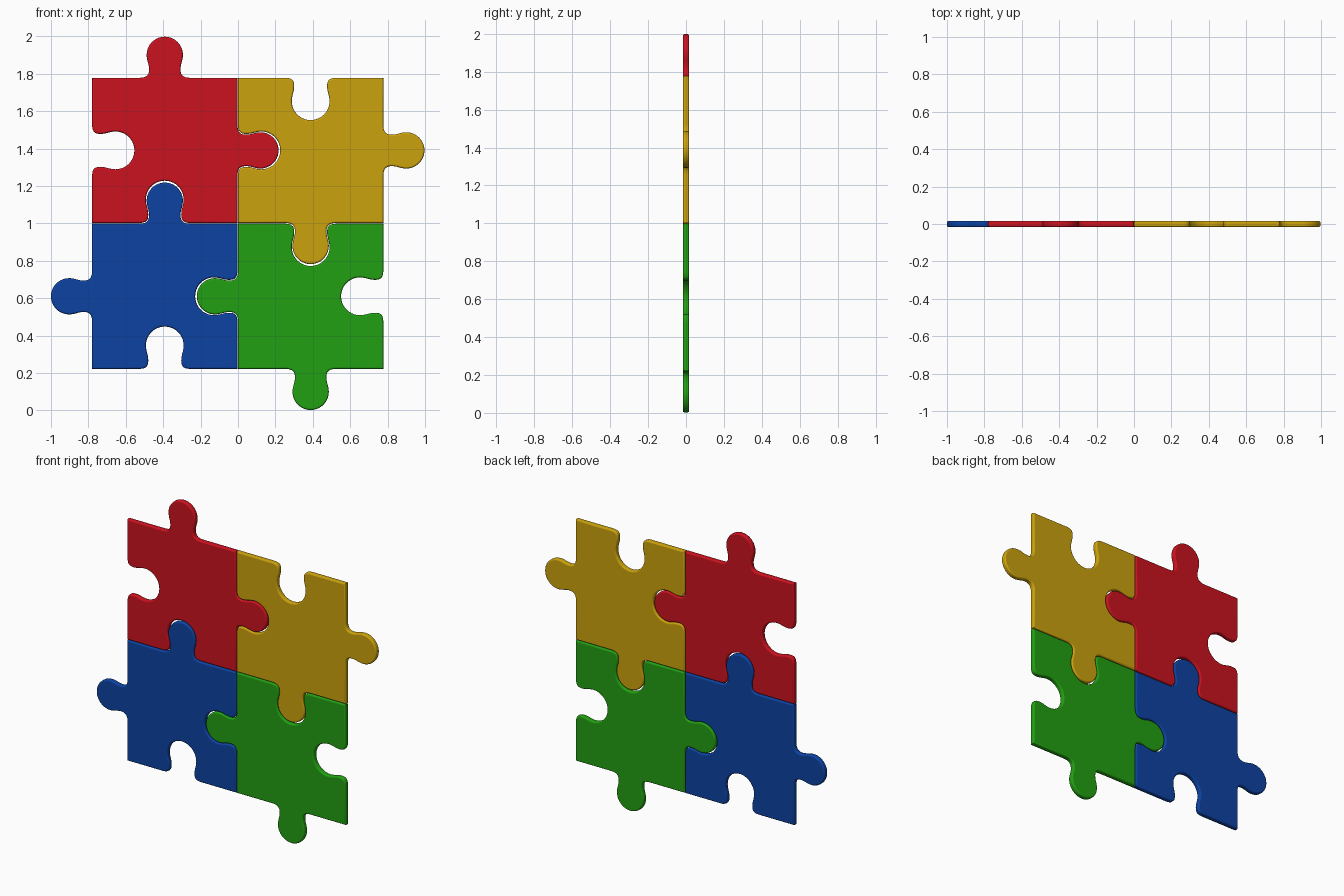
import bpy, bmesh, math
from mathutils import Vector
from mathutils.geometry import interpolate_bezier

if "Cube" in bpy.data.objects:
    bpy.data.objects.remove(bpy.data.objects["Cube"])

HALF_T = 0.017   # half thickness
BEVEL = 0.010    # rounded rim


def knob(r, length):
    """Tab profile (u along the edge, v outward), left to right."""
    neck, c = r - 0.013, length - r
    def bez(*p):
        return interpolate_bezier(*[Vector(q) for q in p], 8)
    half = bez((-0.135, 0), (-0.1, 0.001), (-neck, 0.012), (-neck, 0.045))
    half += bez((-neck, 0.045), (-neck, 0.075), (-r, c - 0.03), (-r, c))[1:]
    half = [(p[0], p[1]) for p in half]
    arc = [(-r * math.cos(math.pi * i / 20), c + r * math.sin(math.pi * i / 20))
           for i in range(1, 20)]
    return half + arc + [(-u, v) for u, v in reversed(half)]


TAB, SOCKET = knob(0.097, 0.220), knob(0.101, 0.226)


def outline(x0, x1, z0, z1, kinds):
    """Square with a tab (+1) or socket (-1) on bottom, right, top, left."""
    corners = [Vector(p) for p in ((x0, z0), (x1, z0), (x1, z1), (x0, z1))]
    pts = []
    for i, k in enumerate(kinds):
        a, b = corners[i], corners[(i + 1) % 4]
        d = (b - a).normalized()
        n = Vector((d.y, -d.x))
        mid = (a + b) / 2
        pts.append(a)
        pts += [mid + d * u + n * v * k for u, v in (TAB if k > 0 else SOCKET)]
    return pts


def piece(name, color, box, kinds):
    bm = bmesh.new()
    face = bm.faces.new([bm.verts.new((p.x, -HALF_T, p.y))
                         for p in outline(*box, kinds)])
    ext = bmesh.ops.extrude_face_region(bm, geom=[face], use_keep_orig=True)
    bmesh.ops.translate(bm, vec=(0, 2 * HALF_T, 0),
                        verts=[g for g in ext["geom"] if isinstance(g, bmesh.types.BMVert)])
    bmesh.ops.recalc_face_normals(bm, faces=bm.faces[:])
    # round the front and back rims
    rims = [e for e in bm.edges if abs(e.verts[0].co.y - e.verts[1].co.y) < 1e-5]
    bmesh.ops.bevel(bm, geom=rims, offset=BEVEL, segments=4, profile=0.5,
                    affect='EDGES', clamp_overlap=False)
    me = bpy.data.meshes.new(name)
    bm.to_mesh(me)
    bm.free()
    ob = bpy.data.objects.new(name, me)
    bpy.context.collection.objects.link(ob)
    mat = bpy.data.materials.new(name + "_paint")
    mat.diffuse_color = (*color, 1)
    mat.use_nodes = True
    mat.node_tree.nodes["Principled BSDF"].inputs["Base Color"].default_value = mat.diffuse_color
    me.materials.append(mat)
    bpy.ops.object.select_all(action='DESELECT')
    ob.select_set(True)
    bpy.context.view_layer.objects.active = ob
    bpy.ops.object.shade_smooth_by_angle(angle=math.radians(40))
    wn = ob.modifiers.new("flat_faces", 'WEIGHTED_NORMAL')
    wn.keep_sharp = True


# Four interlocking pieces: box is x0, x1, z0, z1
L, R = (-0.780, -0.003), (0.0, 0.777)
B, T = (0.222, 0.998), (1.002, 1.778)
piece("red_piece", (0.60, 0.006, 0.014), L + T, (-1, 1, 1, -1))
piece("yellow_piece", (0.60, 0.36, 0.004), R + T, (1, 1, -1, -1))
piece("blue_piece", (0.004, 0.055, 0.36), L + B, (-1, -1, 1, 1))
piece("green_piece", (0.016, 0.35, 0.006), R + B, (1, -1, -1, 1))
